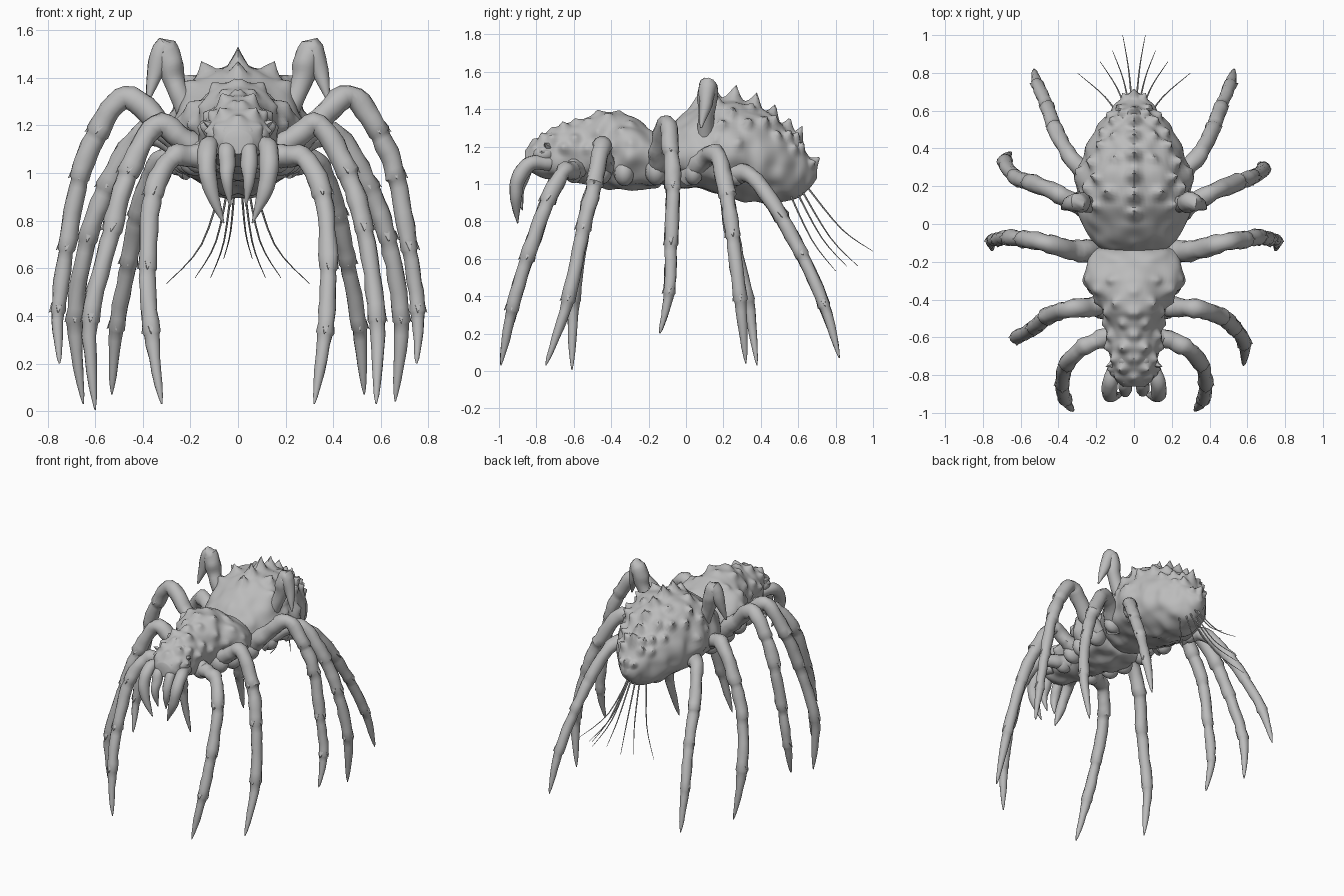
import bpy, bmesh, math, random
from mathutils import Vector, noise

if "Cube" in bpy.data.objects:
    bpy.data.objects.remove(bpy.data.objects["Cube"])

random.seed(4)
mat = bpy.data.materials.new("shell_grey")
mat.diffuse_color = (0.5, 0.5, 0.5, 1)
mat.use_nodes = True
mat.node_tree.nodes["Principled BSDF"].inputs["Base Color"].default_value = mat.diffuse_color


def finish(name, bm, angle=45):
    bmesh.ops.recalc_face_normals(bm, faces=bm.faces[:])
    me = bpy.data.meshes.new(name)
    bm.to_mesh(me)
    bm.free()
    me.materials.append(mat)
    ob = bpy.data.objects.new(name, me)
    bpy.context.collection.objects.link(ob)
    bpy.ops.object.select_all(action='DESELECT')
    ob.select_set(True)
    bpy.context.view_layer.objects.active = ob
    bpy.ops.object.shade_smooth_by_angle(angle=math.radians(angle))
    return ob


def spline(rows, t):
    """Smooth curve through rows of any width; t counts rows."""
    i = min(int(t), len(rows) - 2)
    f = t - i
    p0, p1, p2, p3 = (rows[max(0, min(len(rows) - 1, i + k))] for k in (-1, 0, 1, 2))
    return [b + .5 * f * (c - a + f * (2 * a - 5 * b + 4 * c - d + f * (3 * (b - c) + d - a)))
            for a, b, c, d in zip(p0, p1, p2, p3)]


def loft(bm, rings):
    rings = [[bm.verts.new(p) for p in r] for r in rings]
    n = len(rings[0])
    for a, b in zip(rings, rings[1:]):
        for i in range(n):
            bm.faces.new((a[i], a[(i + 1) % n], b[(i + 1) % n], b[i]))
    bm.faces.new(rings[0])
    bm.faces.new(rings[-1])


def cone(bm, base, d, r, h, n=5):
    d = d.normalized()
    u = d.orthogonal().normalized()
    v = d.cross(u)
    tip = bm.verts.new(base + d * h)
    ring = [bm.verts.new(base - d * .012 + r * (u * math.cos(a) + v * math.sin(a)))
            for a in (math.tau * k / n for k in range(n))]
    for k in range(n):
        bm.faces.new((ring[k], ring[(k + 1) % n], tip))


def tube(bm, pts, n=12, rough=0):
    """pts: (position, radius) pairs swept into a closed, slightly lumpy tube."""
    rings, u = [], None
    for i, (p, r) in enumerate(pts):
        d = (pts[min(i + 1, len(pts) - 1)][0] - pts[max(i - 1, 0)][0]).normalized()
        u = d.orthogonal() if u is None else u - d * u.dot(d)
        u.normalize()
        v = d.cross(u)
        ring = []
        for k in range(n):
            e = u * math.cos(math.tau * k / n) + v * math.sin(math.tau * k / n)
            ring.append(p + e * r * (1 + rough * noise.noise((p + e * r) * 16)))
        rings.append(ring)
    loft(bm, rings)


# Body stations: y, half width, middle z, top z, bottom z
ABDOMEN = [(-.16, .10, 1.12, 1.20, 1.03), (-.12, .19, 1.14, 1.28, 1.0), (-.02, .255, 1.15, 1.37, .98),
           (.10, .295, 1.16, 1.43, .96), (.24, .30, 1.16, 1.455, .93), (.38, .265, 1.15, 1.41, .905),
           (.50, .205, 1.12, 1.335, .905), (.60, .13, 1.08, 1.24, .93), (.66, .07, 1.06, 1.15, .98),
           (.70, .015, 1.05, 1.08, 1.03)]
THORAX = [(-.12, .17, 1.10, 1.20, 1.02), (-.15, .24, 1.14, 1.26, .99), (-.24, .26, 1.16, 1.32, .97),
          (-.33, .255, 1.16, 1.365, .97), (-.43, .185, 1.16, 1.385, .98), (-.52, .15, 1.16, 1.36, 1.0),
          (-.62, .14, 1.15, 1.32, 1.02), (-.72, .13, 1.15, 1.285, 1.03), (-.80, .11, 1.14, 1.235, 1.04),
          (-.86, .055, 1.13, 1.17, 1.08)]


def skin(rows, t, a, rough=.025):
    y, w, m, top, bot = spline(rows, t)
    s = math.sin(a)
    p = Vector((w * math.cos(a), y, m + (top - m if s > 0 else m - bot) * s))
    q = Vector((abs(p.x), p.y, p.z))
    return p + Vector((math.cos(a), 0, s)) * noise.noise(q * 10) * rough * min(1, w / .1)


def body(name, rows, spikes, n=84, sub=9):
    """Lofted shell whose spikes grow smoothly out of the surface."""
    thorns = []
    for t, deg, r, h, lean in spikes:
        for g in {deg, 180 - deg}:
            a = math.radians(g)
            thorns.append((skin(rows, t, a), r, Vector((math.cos(a), lean, math.sin(a))).normalized() * h))
    rings = []
    for k in range((len(rows) - 1) * sub + 1):
        ring = []
        for i in range(n):
            p = skin(rows, k / sub, math.tau * i / n)
            push = Vector()
            for c, r, d in thorns:
                e = (p - c).length / r
                if e < 1:
                    g = d * (1 - e) ** 1.4
                    push = g if g.length > push.length else push
            ring.append(p + push)
        rings.append(ring)
    bm = bmesh.new()
    loft(bm, rings)
    return finish(name, bm)


# Dorsal spikes in staggered rows, with large ones along the crest and tail
ab_spikes = []
for k in range(9):
    for deg in ((66, 36) if k % 2 else (52,)):
        ab_spikes.append((3 + k * .55 + random.uniform(-.15, .15), deg + random.uniform(-5, 5),
                          random.uniform(.035, .05), random.uniform(.035, .065), .3))
ab_spikes += [(t, 90, .055, .075, .2) for t in (2.6, 3.3, 4.1, 4.9, 5.7, 6.4, 7.1)]
ab_spikes += [(8.2, 40, .035, .035, 1), (8.5, 90, .04, .05, 1), (4.3, 12, .035, .03, .2), (3.4, 16, .035, .03, .2)]
body("abdomen", ABDOMEN, ab_spikes)
th_spikes = [(2.6 + .62 * k, deg + random.uniform(-6, 6), .045, random.uniform(.015, .035), -.2)
             for k in range(10) for deg in ((90, 35) if k % 2 else (62, 12))]
body("thorax", THORAX, th_spikes)


def limb(name, pts, r0, r1, side, sub=6):
    """Jointed limb that swells towards each joint and tapers to a claw."""
    bm = bmesh.new()
    rows, out = [(p[0] * side, p[1], p[2]) for p in pts], []
    last = len(rows) - 1
    for k in range(last * sub + 1):
        t = k / sub
        f = t % 1
        r = r0 + (r1 - r0) * t / last
        if t > last - 1:
            r = r1 * 1.1 * (1 - (t - last + 1)) ** .85 + .003
        p = Vector(spline(rows, t))
        if f == 0 and 2 < t < last:
            d = (Vector(spline(rows, t + .1)) - p).normalized()
            out += [(p, r * 1.1), (p + d * .012, r * .92)]
            for w in (Vector((side, 0, .3)), Vector((0, -1, .2))):   # joint thorns
                cone(bm, p + w.normalized() * r * .85 - d * .01, w * .5 + d, .018, .03, 4)
        else:
            out.append((p, r * (.93 + .12 * f)))
    tube(bm, out, 12, .22)
    return finish(name, bm)


def claw(name, pts, side):
    """Plain curved claw; pts hold x, y, z, radius."""
    bm = bmesh.new()
    n = (len(pts) - 1) * 5
    rows = [spline(pts, k / 5) for k in range(n + 1)]
    tube(bm, [(Vector((x * side, y, z)), max(r, .003)) for x, y, z, r in rows], 12, .15)
    return finish(name, bm)


REAR = [(.2, .24, 1.02), (.30, .31, 1.06), (.36, .39, 1.0), (.42, .51, .82), (.46, .62, .62),
        (.51, .74, .35), (.53, .82, .07)]
BACK = [(.18, .0, 1.03), (.28, .09, 1.13), (.42, .17, 1.15), (.55, .22, .94), (.63, .25, .72),
        (.685, .29, .38), (.66, .32, .04)]
MIDDLE = [(.2, -.14, 1.08), (.32, -.14, 1.20), (.47, -.10, 1.32), (.59, -.08, 1.17), (.665, -.07, .98),
          (.72, -.08, .68), (.755, -.09, .42), (.75, -.14, .2)]
FORE = [(.13, -.42, 1.08), (.23, -.44, 1.14), (.34, -.45, 1.20), (.46, -.49, 1.0), (.53, -.55, .76),
        (.585, -.63, .38), (.58, -.75, .03)]
FRONT = [(.09, -.58, 1.08), (.2, -.62, 1.07), (.28, -.66, 1.06), (.355, -.74, .91), (.38, -.85, .6),
         (.365, -.93, .33), (.32, -.99, .03)]
for side, label in ((1, "right"), (-1, "left")):
    back, fore = BACK[:], FORE[:]
    if side < 0:   # left feet stand slightly differently
        back[-2:] = [(.685, .33, .38), (.65, .38, .03)]
        fore[-2:] = [(.62, -.6, .38), (.60, -.61, .005)]
    limb("rear_leg_" + label, REAR, .052, .028, side)
    limb("back_leg_" + label, back, .057, .031, side)
    limb("middle_leg_" + label, MIDDLE, .06, .025, side)
    limb("fore_leg_" + label, fore, .057, .031, side)
    limb("front_leg_" + label, FRONT, .053, .03, side)
    # Short raised limb folded above the abdomen
    claw("raised_limb_" + label, [(.2, .10, 1.24, .05), (.265, .11, 1.37, .044), (.285, .115, 1.46, .055),
                                  (.31, .115, 1.525, .048), (.345, .105, 1.43, .036),
                                  (.38, .08, 1.3, .006)], side)
    # Mouth claws
    claw("outer_claw_" + label, [(.09, -.73, 1.11, .038), (.125, -.83, 1.11, .04), (.13, -.895, 1.03, .04),
                                 (.11, -.91, .92, .031), (.06, -.90, .79, .003)], side)
    claw("inner_claw_" + label, [(.04, -.76, 1.12, .033), (.046, -.84, 1.1, .034), (.046, -.875, 1.03, .034),
                                 (.045, -.89, .96, .025), (.032, -.875, .86, .003)], side)

    # Rounded hip joints under the body
    bm = bmesh.new()
    for x, y, z, r in ((.2, -.16, 1.07, .07), (.18, -.33, 1.06, .065), (.16, -.45, 1.07, .065),
                       (.12, -.6, 1.07, .06), (.22, .04, 1.06, .06), (.25, .27, 1.05, .055)):
        v = bmesh.ops.create_uvsphere(bm, u_segments=14, v_segments=10, radius=r)["verts"]
        bmesh.ops.scale(bm, vec=(1.1, .85, 1.1), verts=v)
        bmesh.ops.translate(bm, vec=(x * side, y, z), verts=v)
    finish("hips_" + label, bm)

    # Tail bristles fanning down and back
    bm = bmesh.new()
    for x, y, z, y0 in ((.30, .80, .535, .54), (.18, .86, .56, .58), (.115, .92, .56, .61), (.06, 1.0, .64, .65)):
        a, c = Vector((x * .2 * side, y0, .98)), Vector((x * side, y, z))
        m = a.lerp(c, .55) + Vector((-x * .13 * side, -.01, -.035))
        rows = [tuple(a), tuple(m), tuple(c)]
        tube(bm, [(Vector(spline(rows, k / 4)), .006 - .0006 * k) for k in range(9)], 5)
    finish("tail_bristles_" + label, bm)

# Face: brow ridges and low bumps on the head
bm = bmesh.new()
for s in (1, -1):
    for x, y, z, r in ((.04, -.80, 1.165, .045), (.085, -.76, 1.16, .05), (.05, -.71, 1.235, .045)):
        v = bmesh.ops.create_uvsphere(bm, u_segments=14, v_segments=10, radius=r)["verts"]
        bmesh.ops.scale(bm, vec=(1, 1.2, .9), verts=v)
        bmesh.ops.translate(bm, vec=(x * s, y, z), verts=v)
    cone(bm, Vector((.11 * s, -.74, 1.2)), Vector((s, -.4, .5)), .03, .05)
finish("face_bumps", bm)
